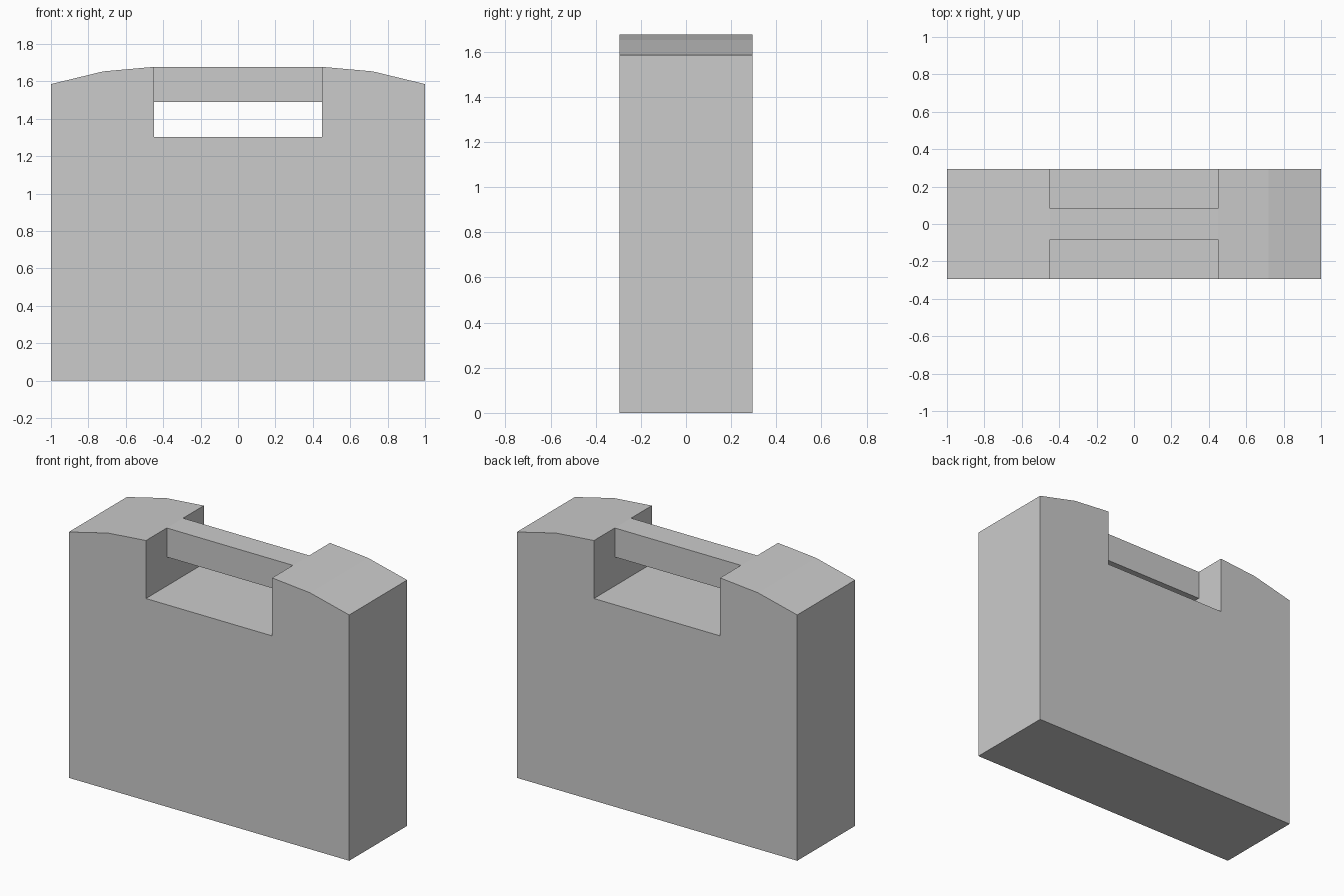
import bpy, bmesh
from mathutils import Vector

if "Cube" in bpy.data.objects:
    bpy.data.objects.remove(bpy.data.objects["Cube"])


def prism(name, points, offset):
    """Extrude a closed planar outline along offset."""
    bm = bmesh.new()
    face = bm.faces.new([bm.verts.new(p) for p in points])
    result = bmesh.ops.extrude_face_region(bm, geom=[face])
    moved = [v for v in result["geom"] if isinstance(v, bmesh.types.BMVert)]
    bmesh.ops.translate(bm, verts=moved, vec=Vector(offset))
    bmesh.ops.recalc_face_normals(bm, faces=bm.faces[:])
    mesh = bpy.data.meshes.new(name)
    bm.to_mesh(mesh)
    bm.free()
    obj = bpy.data.objects.new(name, mesh)
    bpy.context.collection.objects.link(obj)
    return obj


HALF_DEPTH = 0.295
GRIP_HALF_WIDTH, GRIP_HALF_DEPTH = 0.45, 0.083
GRIP_BOTTOM, NOTCH_FLOOR = 1.49, 1.303

# Case body: block with a faceted, gently arched top
half = [(1.0, 0.0), (1.0, 1.585), (0.72, 1.653), (0.45, 1.677)]
outline = half + [(-x, z) for x, z in reversed(half)]
body = prism("case_body", [(x, -HALF_DEPTH, z) for x, z in outline],
             (0, 2 * HALF_DEPTH, 0))

# Hand opening: U-shaped cutter that leaves the grip bar standing
half = [(0.5, NOTCH_FLOOR), (0.5, 2.0), (GRIP_HALF_DEPTH, 2.0),
        (GRIP_HALF_DEPTH, GRIP_BOTTOM)]
outline = half + [(-y, z) for y, z in reversed(half)]
cutter = prism("hand_opening_cutter",
               [(-GRIP_HALF_WIDTH, y, z) for y, z in outline],
               (2 * GRIP_HALF_WIDTH, 0, 0))
cutter.hide_render = True

cut = body.modifiers.new("hand_opening", "BOOLEAN")
cut.operation = "DIFFERENCE"
cut.solver = "EXACT"
cut.object = cutter
bpy.context.view_layer.objects.active = body
bpy.ops.object.modifier_apply(modifier=cut.name)
bpy.data.objects.remove(cutter)
